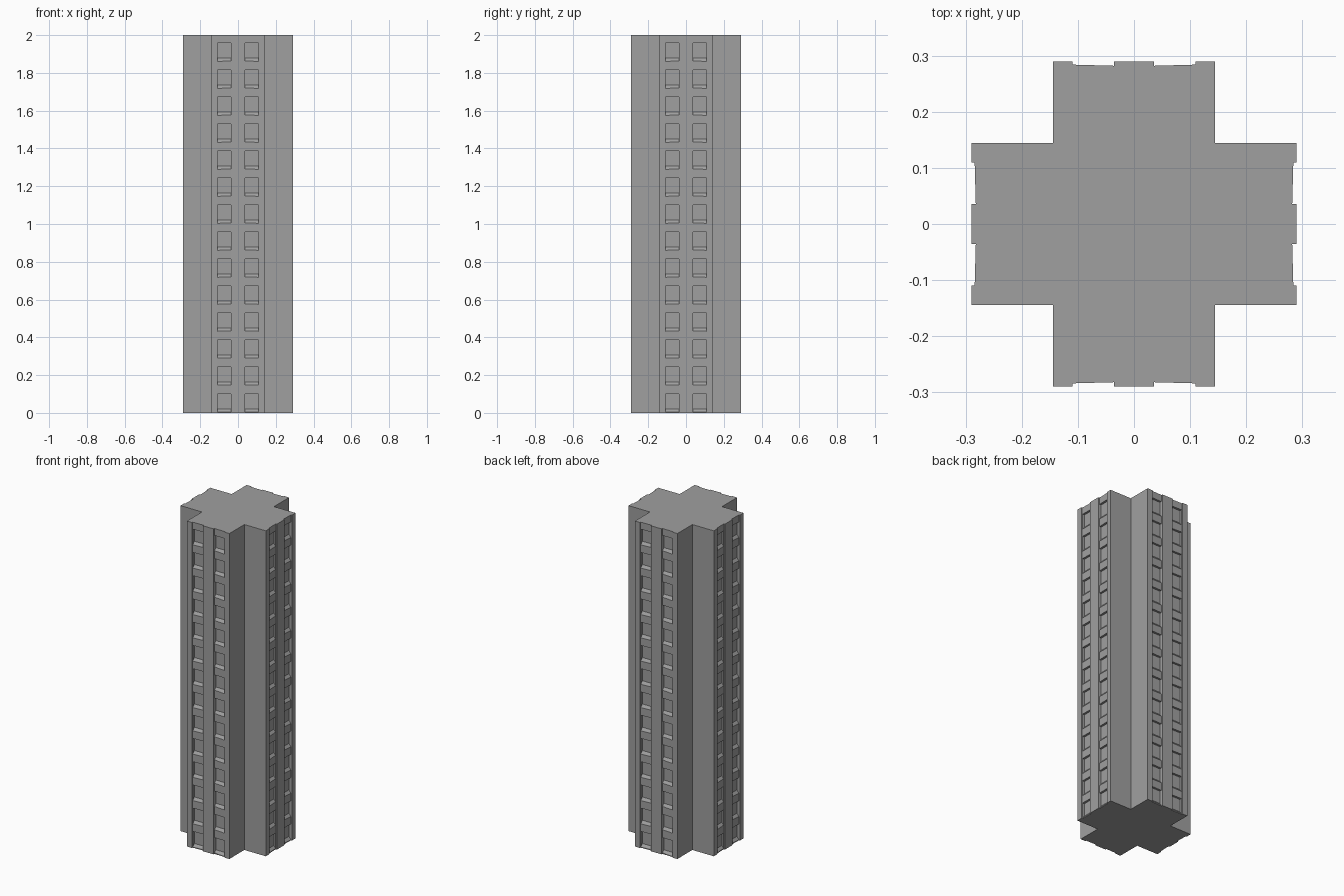
import bpy, bmesh
from mathutils import Matrix, Vector
from math import pi

old = bpy.data.objects.get("Cube")
if old:
    bpy.data.objects.remove(old, do_unlink=True)

HEIGHT, FLOORS = 2.0, 14
REACH, ARM = 0.29, 0.144          # arm end distance and arm half width
IN, OUT = 0.036, 0.11             # channel edges measured from the arm centre
STOREY = HEIGHT / FLOORS

concrete = bpy.data.materials.new("grey concrete")
concrete.use_nodes = True
colour = (0.35, 0.35, 0.35, 1)
concrete.diffuse_color = colour
concrete.node_tree.nodes["Principled BSDF"].inputs["Base Color"].default_value = colour


def make_object(name, bm):
    bmesh.ops.recalc_face_normals(bm, faces=bm.faces)
    mesh = bpy.data.meshes.new(name)
    bm.to_mesh(mesh)
    bm.free()
    mesh.materials.append(concrete)
    obj = bpy.data.objects.new(name, mesh)
    bpy.context.collection.objects.link(obj)
    return obj


def prism(bm, points, direction):
    face = bm.faces.new([bm.verts.new(p) for p in points])
    moved = bmesh.ops.extrude_face_region(bm, geom=[face])["geom"]
    verts = [v for v in moved if isinstance(v, bmesh.types.BMVert)]
    bmesh.ops.translate(bm, verts=verts, vec=direction)


# Front arm outline with two shallow channels, repeated by quarter turns
half = [(IN, -REACH), (IN, -REACH + 0.008), (OUT, -REACH + 0.006),
        (OUT, -REACH), (ARM, -REACH)]
arm = [(-x, y) for x, y in reversed(half)] + half + [(ARM, -ARM)]
turns = [Matrix.Rotation(i * pi / 2, 4, "Z") for i in range(4)]
outline = [turn @ Vector((x, y, 0)) for turn in turns for x, y in arm]
bm = bmesh.new()
prism(bm, outline, (0, 0, HEIGHT))
tower = make_object("tower", bm)

# Window recesses with sloping sills, two per storey on each arm
section = [(0, -0.004), (0.02, 0.021), (0.02, 0.1), (0, 0.1)]
bm = bmesh.new()
for turn in turns:
    for floor in range(FLOORS):
        for left in (IN + 0.002, -OUT + 0.002):
            points = [turn @ Vector((left, -REACH + d, floor * STOREY + z))
                      for d, z in section]
            width = turn @ Vector((OUT - IN - 0.004, 0, 0))
            prism(bm, points, width)
cutter = make_object("window_cutter", bm)

# Carve the windows, then discard the helper
cut = tower.modifiers.new("windows", "BOOLEAN")
cut.operation, cut.solver, cut.object = "DIFFERENCE", "EXACT", cutter
cutter.hide_render = True
bpy.context.view_layer.objects.active = tower
tower.select_set(True)
bpy.ops.object.modifier_apply(modifier=cut.name)
bpy.data.objects.remove(cutter, do_unlink=True)
